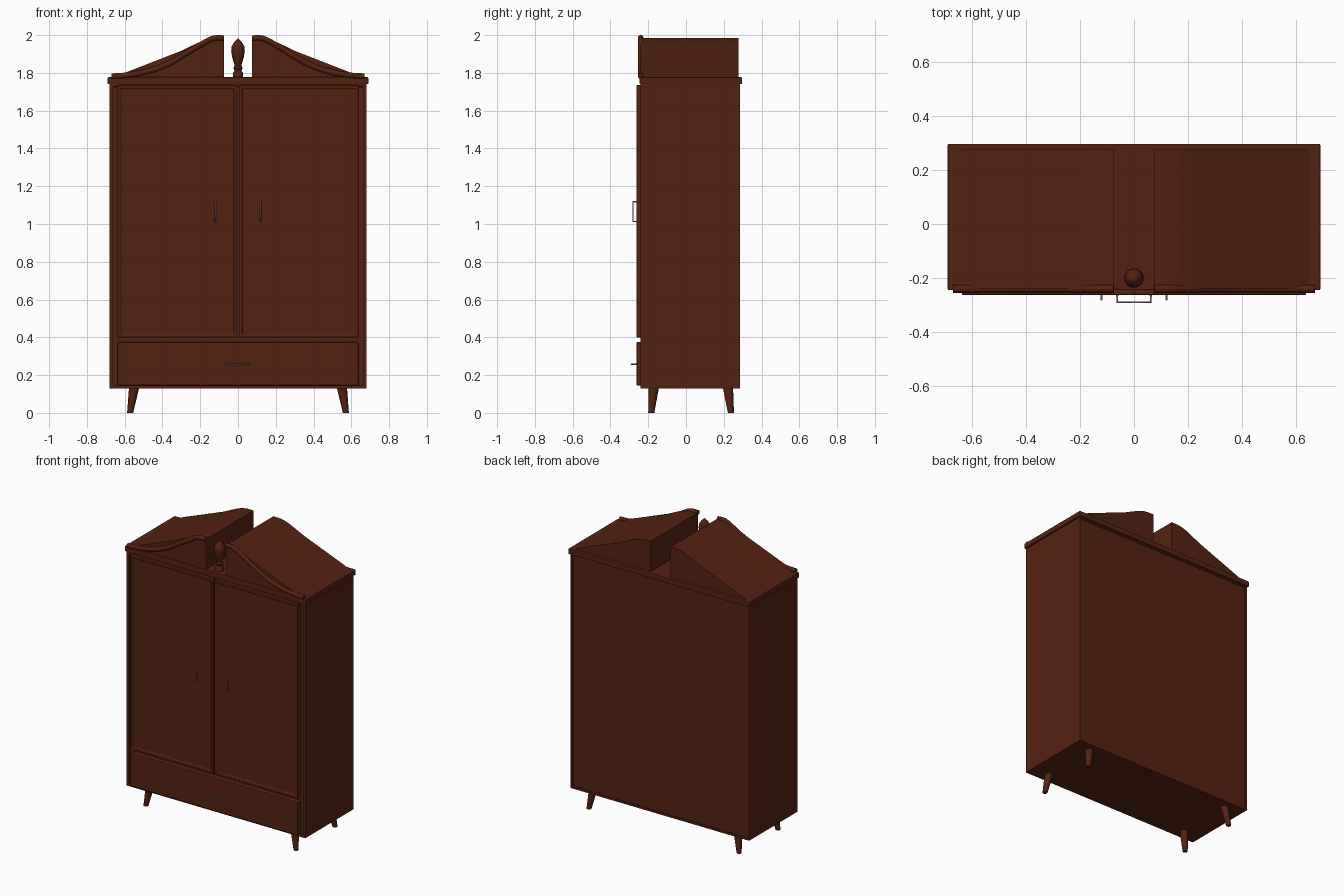
import bpy, bmesh, math
from mathutils import Vector

cube = bpy.data.objects.get("Cube")
if cube:
    bpy.data.objects.remove(cube, do_unlink=True)


def material(name, rgb):
    m = bpy.data.materials.new(name)
    m.use_nodes = True
    m.diffuse_color = (*rgb, 1)
    m.node_tree.nodes["Principled BSDF"].inputs["Base Color"].default_value = (*rgb, 1)
    return m


WOOD = material("dark_red_wood", (0.088, 0.016, 0.005))
METAL = material("grey_metal", (0.25, 0.26, 0.27))


def link(name, data, mat):
    ob = bpy.data.objects.new(name, data)
    bpy.context.collection.objects.link(ob)
    data.materials.append(mat)
    return ob


def from_bmesh(name, bm, smooth=False):
    bmesh.ops.recalc_face_normals(bm, faces=bm.faces)
    me = bpy.data.meshes.new(name)
    bm.to_mesh(me)
    bm.free()
    ob = link(name, me, WOOD)
    if smooth:
        bpy.ops.object.select_all(action='DESELECT')
        ob.select_set(True)
        bpy.context.view_layer.objects.active = ob
        bpy.ops.object.shade_smooth_by_angle(angle=math.radians(35))
    return ob


def box(name, lo, hi, insets=(), bevel=0.003):
    """Box between two corners; insets are (facing y, thickness, depth) steps."""
    lo, hi = Vector(lo), Vector(hi)
    bm = bmesh.new()
    bmesh.ops.create_cube(bm, size=1)
    for v in bm.verts:
        v.co = (lo + hi) / 2 + v.co * (hi - lo)
    bm.normal_update()
    panel = {s: next(f for f in bm.faces if f.normal.y * s > 0.9) for s in (-1, 1)}
    for side, thick, depth in insets:
        bmesh.ops.inset_region(bm, faces=[panel[side]], thickness=thick, depth=0)
        bmesh.ops.translate(bm, verts=panel[side].verts, vec=(0, side * depth, 0))
    ob = from_bmesh(name, bm)
    if bevel:
        mod = ob.modifiers.new("soft_edges", 'BEVEL')
        mod.width, mod.segments, mod.limit_method = bevel, 2, 'ANGLE'
    return ob


def tube(name, pts, radius, mat, curved=False):
    cu = bpy.data.curves.new(name, 'CURVE')
    cu.dimensions = '3D'
    cu.bevel_depth, cu.bevel_resolution, cu.use_fill_caps = radius, 3, True
    sp = cu.splines.new('BEZIER')
    sp.bezier_points.add(len(pts) - 1)
    for bp, p in zip(sp.bezier_points, pts):
        bp.co = p
        bp.handle_left_type = bp.handle_right_type = 'AUTO' if curved else 'VECTOR'
    sp.resolution_u = 8 if curved else 1
    return link(name, cu, mat)


# Carcass with recessed front opening and back panel, and the top slab
box("carcass", (-0.68, -0.24, 0.13), (0.68, 0.285, 1.745),
    [(-1, 0.025, 0), (-1, 0.001, -0.012), (1, 0.02, 0), (1, 0.001, -0.005)], 0)
box("top_slab", (-0.69, -0.245, 1.74), (0.69, 0.297, 1.777), bevel=0.005)

# Drawer with its pull
box("drawer_front", (-0.637, -0.262, 0.145), (0.637, -0.22, 0.375), bevel=0.005)
tube("drawer_handle", [(-0.062, -0.26, 0.257), (-0.062, -0.29, 0.257),
                       (0.062, -0.29, 0.257), (0.062, -0.26, 0.257)], 0.004, METAL)

# Finial between the two pediment halves
bm = bmesh.new()
profile = [(0.026, 1.77), (0.026, 1.8), (0.018, 1.812), (0.024, 1.825), (0.018, 1.84),
           (0.03, 1.88), (0.036, 1.915), (0.034, 1.94), (0.02, 1.963), (0.0, 1.982)]
verts = [bm.verts.new((r, -0.2, z)) for r, z in profile]
edges = [bm.edges.new(pair) for pair in zip(verts, verts[1:])]
bmesh.ops.spin(bm, geom=verts + edges, cent=(0, -0.2, 0), axis=(0, 0, 1),
               angle=math.tau, steps=20)
bmesh.ops.remove_doubles(bm, verts=bm.verts, dist=0.0005)
from_bmesh("finial", bm, True)

# Paired parts
for s, side in ((1, "left"), (-1, "right")):
    # Framed door with a sunken panel
    inner, outer = s * 0.005, s * 0.637
    box(side + "_door", (min(inner, outer), -0.262, 0.4), (max(inner, outer), -0.22, 1.735),
        [(-1, 0.022, 0), (-1, 0.006, -0.008)])
    x = s * 0.12
    tube(side + "_door_handle", [(x, -0.255, 1.013), (x, -0.28, 1.013),
                                 (x, -0.28, 1.118), (x, -0.255, 1.118)], 0.004, METAL)

    # Deep pediment block: rounded crest falling in a straight slope
    bm = bmesh.new()
    outline = [(0.075, 1.77), (0.075, 1.985), (0.12, 1.985), (0.155, 1.98), (0.19, 1.969),
               (0.24, 1.946), (0.305, 1.915), (0.6, 1.8), (0.65, 1.777), (0.65, 1.77)]
    face = bm.faces.new([bm.verts.new((s * px, -0.24, pz)) for px, pz in outline])
    back = bmesh.ops.extrude_face_region(bm, geom=[face])["geom"]
    bmesh.ops.translate(bm, vec=(0, 0.517, 0),
                        verts=[g for g in back if isinstance(g, bmesh.types.BMVert)])
    from_bmesh(side + "_pediment", bm, True)

    # S-shaped moulding along the pediment front
    path = [(0.075, 1.985), (0.13, 1.983), (0.2, 1.948), (0.28, 1.9),
            (0.38, 1.843), (0.5, 1.803), (0.6, 1.787), (0.67, 1.783)]
    tube(side + "_moulding", [(s * px, -0.24, pz) for px, pz in path], 0.015, WOOD, True)

    # Splayed tapering legs
    for end, y_top, y_foot in (("front", -0.17, -0.184), ("back", 0.222, 0.238)):
        bm = bmesh.new()
        bmesh.ops.create_cone(bm, cap_ends=True, segments=16, radius1=0.016,
                              radius2=0.027, depth=0.135)
        for v in bm.verts:
            top = v.co.z > 0
            v.co += Vector((s * (0.55 if top else 0.571), y_top if top else y_foot, 0.0675))
        from_bmesh(f"{end}_{side}_leg", bm, True)
